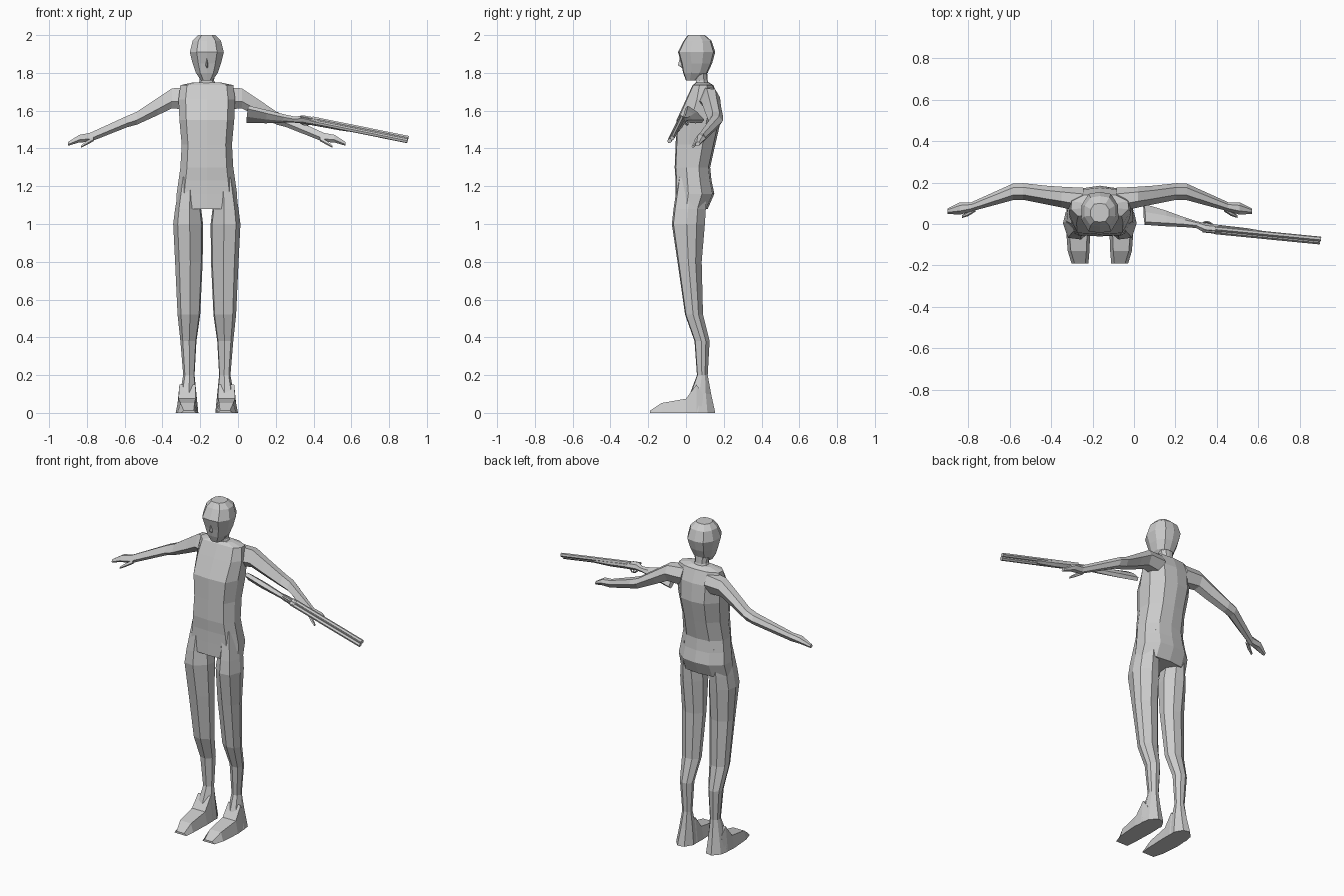
import bpy, bmesh, math
from mathutils import Vector

if "Cube" in bpy.data.objects:
    bpy.data.objects.remove(bpy.data.objects["Cube"])

CX = -0.165  # centre line of the figure

grey = bpy.data.materials.new("plain grey")
grey.diffuse_color = (0.6, 0.6, 0.6, 1)
grey.use_nodes = True
grey.node_tree.nodes["Principled BSDF"].inputs["Base Color"].default_value = grey.diffuse_color


def loft(name, rings):
    """Skin a list of equal-length point rings and cap both ends."""
    bm = bmesh.new()
    vs = [[bm.verts.new(p) for p in r] for r in rings]
    n = len(vs[0])
    for a, b in zip(vs, vs[1:]):
        for i in range(n):
            j = (i + 1) % n
            bm.faces.new((a[i], a[j], b[j], b[i]))
    bm.faces.new(vs[0])
    bm.faces.new(vs[-1])
    bmesh.ops.recalc_face_normals(bm, faces=bm.faces)
    me = bpy.data.meshes.new(name)
    bm.to_mesh(me)
    bm.free()
    me.materials.append(grey)
    ob = bpy.data.objects.new(name, me)
    bpy.context.collection.objects.link(ob)
    return ob


def body_ring(z, w, yf, yb, front=0.75, back=0.55):
    """Symmetric horizontal ring: flat front, side walls, rounded back."""
    d = yb - yf
    half = [(front * w, yf + d * 0.03), (w, yf + d * 0.33),
            (w * 0.97, yf + d * 0.68), (back * w, yb - d * 0.05)]
    pts = [(0, yf)] + half + [(0, yb)] + [(-x, y) for x, y in reversed(half)]
    return [(CX + x, y, z) for x, y in pts]


# torso, neck and head
loft("torso", [body_ring(*r) for r in [
    (1.75, .07, .055, .12), (1.735, .14, .035, .145), (1.66, .15, 0, .175),
    (1.55, .145, -.05, .185), (1.42, .133, -.055, .155), (1.3, .14, -.06, .128),
    (1.23, .15, -.055, .135), (1.16, .16, -.055, .15), (1.08, .163, -.055, .115)]])
loft("neck", [body_ring(*r) for r in [
    (1.70, .065, .05, .135), (1.76, .038, .052, .115), (1.83, .05, .04, .11)]])
loft("head", [body_ring(*r, .6, .6) for r in [
    (1.76, .03, .0, .06), (1.80, .058, -.015, .115), (1.85, .075, -.025, .138),
    (1.91, .09, -.042, .155), (1.97, .075, -.012, .135), (2.0, .045, .01, .10)]])
loft("nose", [[(CX - w, -.01, z), (CX, y, z), (CX + w, -.01, z)] for z, w, y in
              [(1.89, .006, -.03), (1.84, .012, -.043), (1.825, .008, -.02)]])


def leg_ring(s, z, a, b, yf, yb):
    w, d = b - a, yb - yf
    pts = [(a + .45 * w, yf), (b - .15 * w, yf + .05 * d), (b, yf + .45 * d),
           (b - .08 * w, yf + .75 * d), (a + .6 * w, yb), (a + .25 * w, yb - .05 * d),
           (a, yf + .65 * d), (a + .05 * w, yf + .3 * d)]
    return [(CX + s * x, y, z) for x, y in pts]


def arm_ring(s, x, y, z, hy, hz):
    pts = [(-1, -.3), (-.45, -1), (.5, -.9), (1, .1), (.5, .9), (-.4, 1)]
    return [(CX + s * x, y + hy * u, z + hz * v) for u, v in pts]


for side, s in (("right", -1), ("left", 1)):
    # leg from hip to heel
    loft(side + "_leg", [leg_ring(s, *r) for r in [
        (1.25, .04, .14, -.04, .11), (1.08, .03, .168, -.066, .105),
        (1.0, .02, .178, -.075, .1), (.8, .022, .168, -.045, .083),
        (.52, .035, .155, -.005, .09), (.38, .055, .14, .045, .125),
        (.2, .065, .125, .058, .115), (.1, .055, .143, .02, .133),
        (0, .045, .162, -.01, .155)]])
    # wedge foot, heel to toe
    loft(side + "_foot", [[(CX + s * x, y, z) for x, z in
                           [(a, 0), (b, 0), (b - .015, h), (a + .015, h)]]
                          for y, a, b, h in [
        (.09, .05, .155, .10), (.055, .046, .16, .15), (0, .045, .165, .075),
        (-.13, .05, .155, .052), (-.19, .055, .137, .012)]])
    # arm and flat hand
    loft(side + "_arm", [arm_ring(s, *r) for r in [
        (.08, .115, 1.665, .06, .06), (.185, .13, 1.665, .05, .053),
        (.26, .14, 1.622, .045, .046), (.37, .157, 1.56, .04, .034),
        (.42, .155, 1.543, .04, .03), (.62, .083, 1.458, .022, .024),
        (.675, .075, 1.452, .03, .02), (.735, .062, 1.424, .013, .01)]])
    loft(side + "_thumb", [arm_ring(s, *r) for r in [
        (.60, .072, 1.45, .012, .012), (.635, .05, 1.43, .012, .011),
        (.665, .036, 1.41, .007, .006)]])

# gun frame: along the barrel, toward its underside, and sideways
origin = Vector((.39, -.03, 1.55))
along = Vector((.51, -.05, -.103)).normalized()
under = Vector((0, .75, -.66))
under = (under - along * under.dot(along)).normalized()
across = along.cross(under)


def at(t, u, v):
    return origin + along * t + under * u + across * v


def gun_ring(t, top, bottom, w):
    m = (top + bottom) / 2
    return [at(t, u, v) for u, v in [(top, -w * .6), (top, w * .6), (m, w),
                                     (bottom, w * .6), (bottom, -w * .6), (m, -w)]]


def tube(name, t0, t1, u, v, r, n=6):
    loft(name, [[at(t, u + r * math.sin(k * math.tau / n), v + r * math.cos(k * math.tau / n))
                 for k in range(n)] for t in (t0, t1)])


loft("gun_stock", [gun_ring(*r) for r in [
    (-.345, 0, .115, .018), (-.24, .005, .085, .02), (-.15, .01, .055, .017),
    (-.09, .01, .038, .015), (-.05, -.012, .03, .018), (.03, -.012, .026, .02)]])
loft("gun_fore_end", [gun_ring(*r) for r in [
    (.02, 0, .026, .02), (.16, 0, .024, .018), (.285, .004, .015, .012)]])
for i, v in enumerate((-.011, .011)):
    tube("gun_barrel_%d" % (i + 1), 0, .522, 0, v, .012)
tube("gun_rib", 0, .52, -.009, 0, .004, 4)

# trigger guard loop and trigger
guard = []
for k in range(7):
    a = math.pi * k / 6
    guard.append([at(-.035 - r * 1.5 * math.cos(a), .025 + r * 1.3 * math.sin(a), v)
                  for r, v in [(.016, -.004), (.016, .004), (.02, .004), (.02, -.004)]])
loft("gun_trigger_guard", guard)
loft("gun_trigger", [[at(t, u, v) for t, v in [(t0, -.002), (t0, .002), (t0 + .006, 0)]]
                     for t0, u in [(-.038, .02), (-.034, .042)]])
# top lever
loft("gun_lever", [gun_ring(*r) for r in [(-.06, -.018, -.008, .005), (0, -.018, -.008, .007)]])
